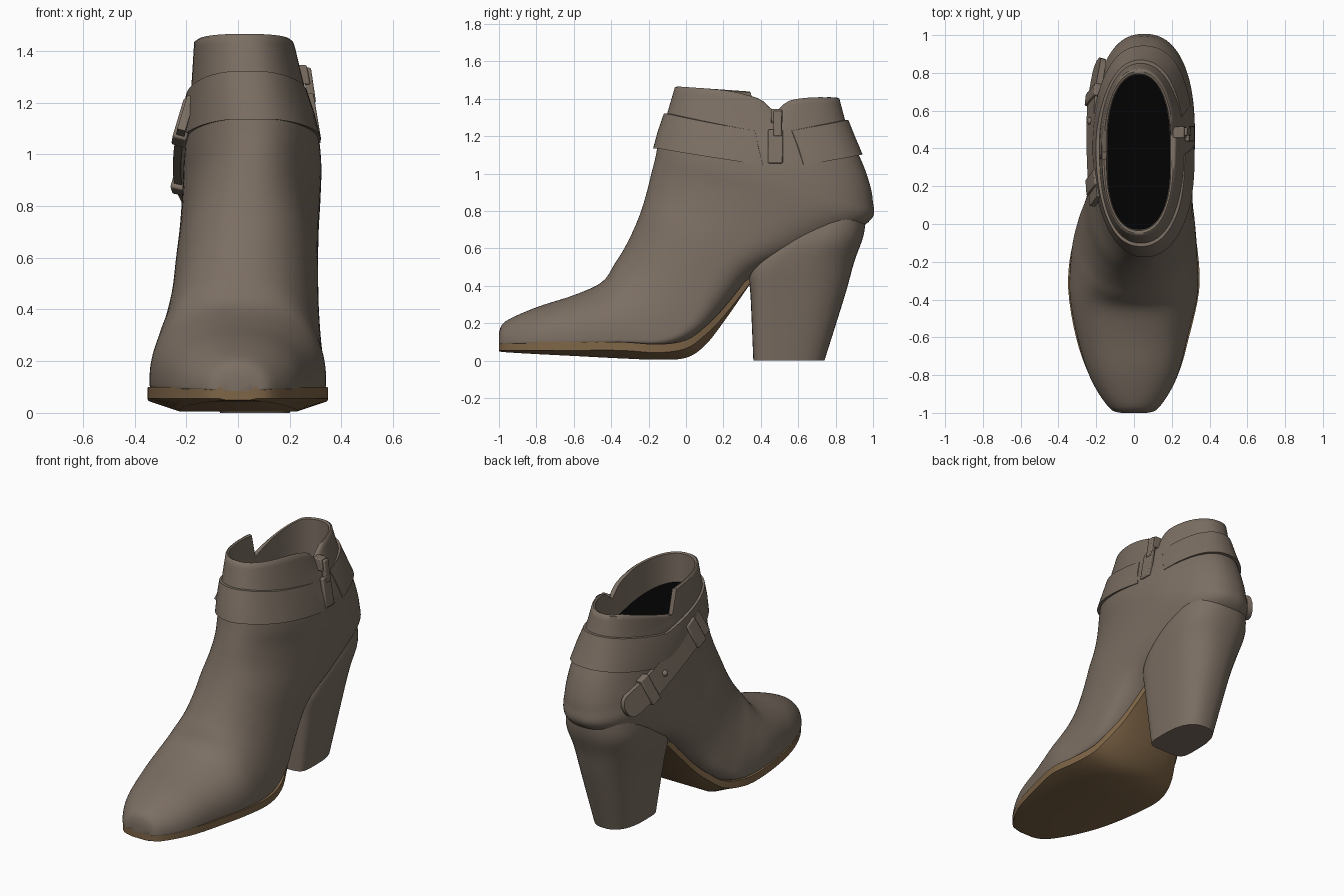
import bpy, bmesh, math
from mathutils import Vector

if "Cube" in bpy.data.objects:
    bpy.data.objects.remove(bpy.data.objects["Cube"], do_unlink=True)


def material(name, rgb):
    m = bpy.data.materials.new(name)
    m.use_nodes = True
    m.diffuse_color = (*rgb, 1)
    m.node_tree.nodes["Principled BSDF"].inputs["Base Color"].default_value = (*rgb, 1)
    return m


leather = material("taupe leather", (0.20, 0.158, 0.124))
sole_brown = material("brown sole", (0.21, 0.13, 0.063))
dark = material("black interior", (0.0005, 0.0005, 0.0005))


def finish(name, bm, mats, angle=40):
    bmesh.ops.recalc_face_normals(bm, faces=bm.faces)
    me = bpy.data.meshes.new(name)
    bm.to_mesh(me)
    bm.free()
    for m in mats:
        me.materials.append(m)
    ob = bpy.data.objects.new(name, me)
    bpy.context.collection.objects.link(ob)
    bpy.ops.object.select_all(action="DESELECT")
    ob.select_set(True)
    bpy.context.view_layer.objects.active = ob
    bpy.ops.object.shade_smooth_by_angle(angle=math.radians(angle))
    return ob


def loft(name, rings, mats, end_material=0, angle=40):
    """Skin a list of closed rings and cap both ends."""
    bm = bmesh.new()
    vs = [[bm.verts.new(p) for p in r] for r in rings]
    n = len(vs[0])
    for r, q in zip(vs, vs[1:]):
        for i in range(n):
            j = (i + 1) % n
            bm.faces.new((r[i], r[j], q[j], q[i]))
    bm.faces.new(vs[0])
    bm.faces.new(vs[-1]).material_index = end_material
    return finish(name, bm, mats, angle)


def spline(rows, v):
    """Smooth interpolation through rows of numbers."""
    i = min(int(v), len(rows) - 2)
    t = v - i
    p0, p1 = rows[max(i - 1, 0)], rows[i]
    p2, p3 = rows[i + 1], rows[min(i + 2, len(rows) - 1)]
    return [b + 0.5 * t * (c - a + t * (2 * a - 5 * b + 4 * c - d + t * (3 * (b - c) + d - a)))
            for a, b, c, d in zip(p0, p1, p2, p3)]


def power(c, n):
    return math.copysign(abs(c) ** (2 / n), c)


def section(row, a):
    """Point at angle a on a section: front y,z  back y,z  x range, widest place, exponents."""
    ay, az, by, bz, xl, xr, m, na, nb = row
    c, s = math.cos(a), math.sin(a)
    n, length = (na, m) if c < 0 else (nb, 1 - m)
    u = m + length * power(c, n)
    return Vector(((xl + xr) / 2 + (xr - xl) / 2 * power(s, n),
                   ay + (by - ay) * u, az + (bz - az) * u))


# Upper: sections fan from upright at the toe to level at the ankle
UPPER = [
    (-1.0, .15, -1.0, .085, -.06, .06, .8, 2, 4),
    (-.965, .21, -.975, .085, -.13, .13, .86, 2.1, 5),
    (-.8, .285, -.82, .085, -.23, .225, .88, 2.2, 6),
    (-.6, .35, -.6, .085, -.3, .284, .88, 2.2, 6),
    (-.45, .42, -.35, .085, -.341, .338, .88, 2.2, 6),
    (-.38, .52, -.1, .075, -.329, .333, .85, 2.2, 5),
    (-.33, .6, .08, .14, -.295, .322, .78, 2.2, 4),
    (-.28, .7, .22, .28, -.26, .312, .7, 2.2, 3.2),
    (-.24, .8, .38, .46, -.24, .31, .65, 2.2, 3),
    (-.21, .9, .68, .59, -.225, .312, .62, 2.2, 2.7),
    (-.185, 1.0, .975, .74, -.215, .32, .57, 2.2, 2.4),
    (-.165, 1.08, .998, .86, -.21, .322, .53, 2.2, 2.3),
    (-.15, 1.15, .965, 1.0, -.2, .31, .5, 2.2, 2.3),
    (-.13, 1.2, .91, 1.13, -.19, .285, .5, 2.2, 2.3),
    (-.115, 1.27, .87, 1.22, -.182, .262, .5, 2.3, 2.2),
    (-.06, 1.46, .82, 1.4, -.17, .22, .5, 2.3, 2.2),
]
TOP = len(UPPER) - 1


def upper(v, a):
    p = section(spline(UPPER, v), a)
    if math.sin(a) > 0:      # dip at the zip
        dip = (.055 * math.exp(-((p.y - .48) / .05) ** 2)
               + .04 * math.exp(-((p.y - .47) / .17) ** 2))
    else:                    # stepped notch on the buckle side
        dip = .15 * max(0, 1 - (p.y - .37) / .4) * min(1, max(0, (p.y - .35) / .03))
    p.z -= dip * max(0, v - TOP + 1)
    return p


def shifted(p, d, dz=0):
    """Move a point away from the ankle axis."""
    return p + Vector((p.x - .025, p.y - .39, 0)).normalized() * d + Vector((0, 0, dz))


N = 96
ANGLES = [2 * math.pi * i / N for i in range(N)]
STEPS = 5
rings = [[upper(i / STEPS, a) for a in ANGLES] for i in range(TOP * STEPS + 1)]
rim = rings[-1]
rings.append([shifted(p, -.012, .006) for p in rim])
rings.append([shifted(p, -.026) for p in rim])
rings.append([shifted(p, -.03, 1.27 - .17 * p.y - p.z) for p in rim])
loft("boot_upper", rings, [leather, dark], end_material=1, angle=50)

# Heel block, its top tucked inside the upper
HEEL = [
    (.36, .0, .74, .0, -.07, .2, .4, 5, 2.5),
    (.345, .35, .85, .35, -.13, .25, .4, 5, 2.4),
    (.335, .5, .9, .53, -.17, .275, .45, 4, 2.4),
    (.42, .62, .952, .68, -.185, .285, .5, 3, 2.4),
    (.55, .76, .965, .84, -.155, .25, .5, 2.5, 2.2),
]
loft("heel", [[section(spline(HEEL, i / 4), a) for a in ANGLES[::2]]
              for i in range(4 * (len(HEEL) - 1) + 1)], [leather])

# Sole: y, top, bottom, x range
SOLE = [
    (-1.0, .1, .05, -.07, .07), (-.965, .1, .045, -.137, .137),
    (-.8, .1, .035, -.237, .232), (-.6, .1, .025, -.307, .291),
    (-.35, .1, .012, -.348, .345), (-.15, .088, .005, -.334, .338),
    (0, .11, .015, -.285, .31), (.1, .18, .08, -.235, .275),
    (.2, .28, .205, -.185, .23), (.36, .48, .435, -.12, .17),
]
sole_rings = []
for i in range(4 * (len(SOLE) - 1) + 1):
    y, zt, zb, xl, xr = spline(SOLE, i / 4)
    edge, inset = max(zb, zt - .045), (xr - xl) * .17
    sole_rings.append([(xl, y, zt), (xr, y, zt), (xr, y, edge),
                       (xr - inset, y, zb), (xl + inset, y, zb), (xl, y, edge)])
loft("sole", sole_rings, [sole_brown], angle=35)


# Ankle belt, open at the zip and sagging along both sides
def on_ankle(a, z):
    lo, hi = 8, TOP
    for _ in range(25):
        mid = (lo + hi) / 2
        if upper(mid, a).z < z:
            lo = mid
        else:
            hi = mid
    return upper(lo, a)


belt = []
start, end = 1.58, 1.22 + 2 * math.pi
for i in range(91):
    a = start + (end - start) * i / 90
    fade = min(1, .15 + min(i, 90 - i) / 10)
    sag = .11 * max(0, 1 - abs(on_ankle(a, 1.2).y - .47) / .58)
    low, mid, high = [on_ankle(a, z - sag) for z in (1.135, 1.23, 1.32)]
    belt.append([shifted(low, -.01), shifted(low, .022 * fade), shifted(mid, .026 * fade),
                 shifted(high, .018 * fade), shifted(high, -.01)])
loft("ankle_belt", belt, [leather])

# Hanging strap with rounded tip, and the loops around it
PATH = [(-.2, .12, 1.16), (-.215, .38, 1.06), (-.212, .65, .95), (-.175, .87, .86)]


def strap_ring(v, half_width, thick):
    p = Vector(spline(PATH, v))
    along = (Vector(spline(PATH, min(v + .05, 3))) - Vector(spline(PATH, max(v - .05, 0)))).normalized()
    across = along.cross(Vector((1, 0, -.3))).normalized() * half_width
    out = across.cross(along).normalized() * thick
    return [p + across + out, p - across + out, p - across - out, p + across - out]


strap = []
for i in range(31):
    v = 3 * i / 30
    t = min(1, max(0, (v - 2.65) / .35))
    strap.append(strap_ring(v, max(.025, .073 * math.sqrt(1 - t * t)), .016))
loft("buckle_strap", strap, [leather])
for name, v0, v1, hw in (("strap_keeper", .3, .6, .085), ("strap_buckle", 2.0, 2.25, .092)):
    ob = loft(name, [strap_ring(v0 + (v1 - v0) * k / 3, hw, .028) for k in range(4)], [leather])
    bev = ob.modifiers.new("rounded", "BEVEL")
    bev.width, bev.segments = .008, 2

bm = bmesh.new()
bmesh.ops.create_uvsphere(bm, u_segments=16, v_segments=8, radius=.02)
bmesh.ops.translate(bm, verts=bm.verts, vec=Vector(spline(PATH, 1.6)) - Vector((.014, 0, 0)))
finish("strap_stud", bm, [leather])


# Zip slider and pull tab, leaning outward toward the bottom
def tab(name, z0, x0, z1, x1, y, half_width, thick):
    corners = ((-1, -1), (1, -1), (1, 1), (-1, 1))
    ob = loft(name, [[(x + thick * i, y + half_width * j, z) for i, j in corners]
                     for x, z in ((x0, z0), (x1, z1))], [leather])
    bev = ob.modifiers.new("rounded", "BEVEL")
    bev.width, bev.segments = .006, 2


tab("zip_pull", 1.055, .31, 1.235, .28, .478, .04, .012)
tab("zip_link", 1.2, .286, 1.335, .266, .49, .022, .016)
tab("zip_slider", 1.27, .25, 1.345, .235, .485, .03, .03)
